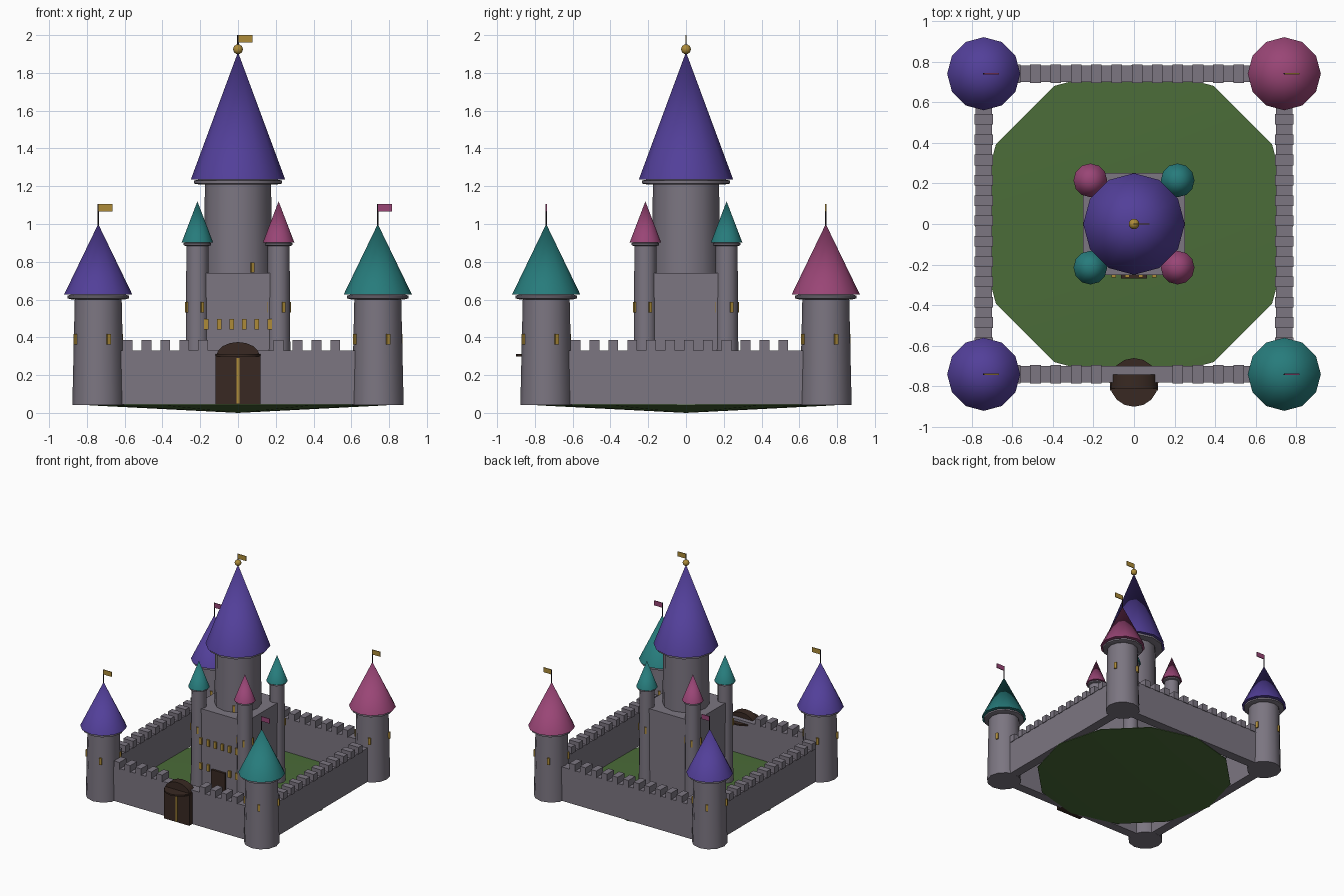
import bpy, bmesh
from math import sin, cos, pi, radians
from mathutils import Matrix

old = bpy.data.objects.get("Cube")
if old:
    bpy.data.objects.remove(old, do_unlink=True)


def material(name, rgb):
    m = bpy.data.materials.new(name)
    m.use_nodes = True
    m.diffuse_color = (*rgb, 1)
    m.node_tree.nodes["Principled BSDF"].inputs["Base Color"].default_value = (*rgb, 1)
    return m


stone = material("grey_stone", (0.20, 0.18, 0.22))
purple = material("purple_roof", (0.085, 0.05, 0.32))
teal = material("teal_roof", (0.02, 0.20, 0.20))
pink = material("pink_roof", (0.32, 0.06, 0.18))
gold = material("gold", (0.42, 0.26, 0.04))
wood = material("dark_wood", (0.04, 0.022, 0.016))
grass = material("grass", (0.07, 0.15, 0.04))
iron = material("dark_iron", (0.02, 0.015, 0.02))


def finish(bm, name, mat, smooth=True):
    bmesh.ops.recalc_face_normals(bm, faces=bm.faces)
    mesh = bpy.data.meshes.new(name)
    bm.to_mesh(mesh)
    bm.free()
    mesh.materials.append(mat)
    ob = bpy.data.objects.new(name, mesh)
    bpy.context.collection.objects.link(ob)
    if smooth:
        bpy.ops.object.select_all(action='DESELECT')
        ob.select_set(True)
        bpy.context.view_layer.objects.active = ob
        bpy.ops.object.shade_smooth_by_angle(angle=radians(40))
    return ob


def lathe(name, mat, x, y, profile, sides=12):
    """Turn (radius, height) points about a vertical axis, with closed ends."""
    bm = bmesh.new()
    rings = []
    for r, z in profile:
        n = 1 if r == 0 else sides
        rings.append([bm.verts.new((x + r * cos(2 * pi * i / sides),
                                    y + r * sin(2 * pi * i / sides), z)) for i in range(n)])
    for a, b in zip(rings, rings[1:]):
        for i in range(sides):
            j = (i + 1) % sides
            quad = [a[i % len(a)], a[j % len(a)], b[j % len(b)], b[i % len(b)]]
            bm.faces.new(list(dict.fromkeys(quad)))
    for ring in (rings[0], rings[-1]):
        if len(ring) > 1:
            bm.faces.new(ring)
    return finish(bm, name, mat)


def add_box(bm, centre, size, turn=0):
    m = Matrix.Translation(centre) @ Matrix.Rotation(turn, 4, 'Z') @ Matrix.Diagonal((*size, 1))
    bmesh.ops.create_cube(bm, size=1, matrix=m)


def box(name, mat, centre, size):
    bm = bmesh.new()
    add_box(bm, centre, size)
    return finish(bm, name, mat, False)


def slits(name, x, y, z, r, angles, size):
    """Window slits set round a tower."""
    bm = bmesh.new()
    for a in angles:
        t = radians(a)
        add_box(bm, (x + r * cos(t), y + r * sin(t), z), size, t)
    finish(bm, name, gold, False)


def flag(name, mat, x, y, base, top):
    lathe(name + "_pole", iron, x, y, [(0.004, base), (0.004, top)], 6)
    box(name, mat, (x + 0.038, y, top - 0.02), (0.075, 0.006, 0.04))


quarter_angles = (25, 115, 205, 295)

# Grassy mound
lathe("ground", grass, 0, 0, [(0, 0.0), (0.785, 0.04), (0.785, 0.045), (0, 0.075)])

# Corner towers
corners = {"front_right": (-1, -1, purple, gold), "front_left": (1, -1, teal, pink),
           "back_left": (1, 1, pink, gold), "back_right": (-1, 1, purple, pink)}
for name, (sx, sy, roof, cloth) in corners.items():
    x, y = 0.74 * sx, 0.74 * sy
    lathe(name + "_tower", stone, x, y, [(0.137, 0.043), (0.124, 0.61)])
    lathe(name + "_tower_rim", stone, x, y, [(0.14, 0.6), (0.163, 0.607), (0.163, 0.62), (0.14, 0.628)])
    lathe(name + "_tower_roof", roof, x, y, [(0.18, 0.628), (0, 1.0)])
    slits(name + "_tower_windows", x, y, 0.39, 0.129, quarter_angles, (0.02, 0.02, 0.055))
    flag(name + "_flag", cloth, x, y, 0.98, 1.105)

# Curtain walls with battlements
for name, side, along_x in (("front", -1, True), ("back", 1, True),
                            ("right", -1, False), ("left", 1, False)):
    def place(u, z):
        return (u, 0.74 * side, z) if along_x else (0.74 * side, u, z)

    def dims(length, depth, height):
        return (length, depth, height) if along_x else (depth, length, height)

    box(name + "_wall", stone, place(0, 0.187), dims(1.4, 0.08, 0.287))
    bm = bmesh.new()
    for i in range(12):
        u = -0.585 + 0.1 * i
        if name == "front" and abs(u) < 0.13:
            continue
        add_box(bm, place(u, 0.355), dims(0.052, 0.092, 0.06))
    finish(bm, name + "_battlements", stone, False)

# Gate: leaves, arch, flat canopy and gold seam
box("gate_doors", wood, (0, -0.78, 0.172), (0.236, 0.08, 0.257))
bm = bmesh.new()
arch = [bm.verts.new((0.115 * cos(pi * i / 8), -0.81, 0.3 + 0.075 * sin(pi * i / 8)))
        for i in range(9)]
face = bm.faces.new(arch)
extruded = bmesh.ops.extrude_face_region(bm, geom=[face])["geom"]
bmesh.ops.translate(bm, vec=(0, 0.07, 0),
                    verts=[v for v in extruded if isinstance(v, bmesh.types.BMVert)])
finish(bm, "gate_arch", wood)
lathe("gate_canopy", wood, 0, -0.78, [(0.12, 0.299), (0.12, 0.311)], 16)
box("gate_seam", gold, (0, -0.822, 0.17), (0.014, 0.008, 0.24))

# Keep with its door and front windows
box("keep", stone, (0, 0, 0.39), (0.5, 0.5, 0.7))
box("keep_door", wood, (0, -0.256, 0.155), (0.13, 0.025, 0.21))
bm = bmesh.new()
for x in (-0.167, -0.1, -0.033, 0.033, 0.1, 0.167):
    add_box(bm, (x, -0.254, 0.47), (0.024, 0.02, 0.055))
    if abs(x) > 0.08:
        add_box(bm, (x, -0.254, 0.26), (0.024, 0.02, 0.055))
finish(bm, "keep_windows", gold, False)

# Keep corner turrets
for sx in (-1, 1):
    for sy in (-1, 1):
        x, y = 0.215 * sx, 0.215 * sy
        name = ("front" if sy < 0 else "back") + ("_right" if sx < 0 else "_left") + "_turret"
        lathe(name, stone, x, y, [(0.064, 0.04), (0.058, 0.89)])
        lathe(name + "_rim", stone, x, y, [(0.06, 0.883), (0.073, 0.888), (0.073, 0.898), (0.06, 0.905)])
        lathe(name + "_roof", teal if sx == sy else pink, x, y, [(0.083, 0.903), (0, 1.12)])
        slits(name + "_windows", x, y, 0.56, 0.06, quarter_angles, (0.016, 0.016, 0.055))

# Great tower on the keep
lathe("great_tower", stone, 0, 0, [(0.182, 0.7), (0.175, 1.22)])
lathe("great_tower_rim", stone, 0, 0, [(0.2, 1.208), (0.232, 1.214), (0.232, 1.23), (0.2, 1.237)])
lathe("great_tower_roof", purple, 0, 0, [(0.25, 1.235), (0, 1.91)])
slits("great_tower_window", 0, 0, 0.77, 0.178, (295,), (0.02, 0.02, 0.055))
bm = bmesh.new()
bmesh.ops.create_uvsphere(bm, u_segments=12, v_segments=8, radius=0.026,
                          matrix=Matrix.Translation((0, 0, 1.925)))
finish(bm, "finial", gold)
flag("great_flag", gold, 0, 0, 1.93, 2.0)
